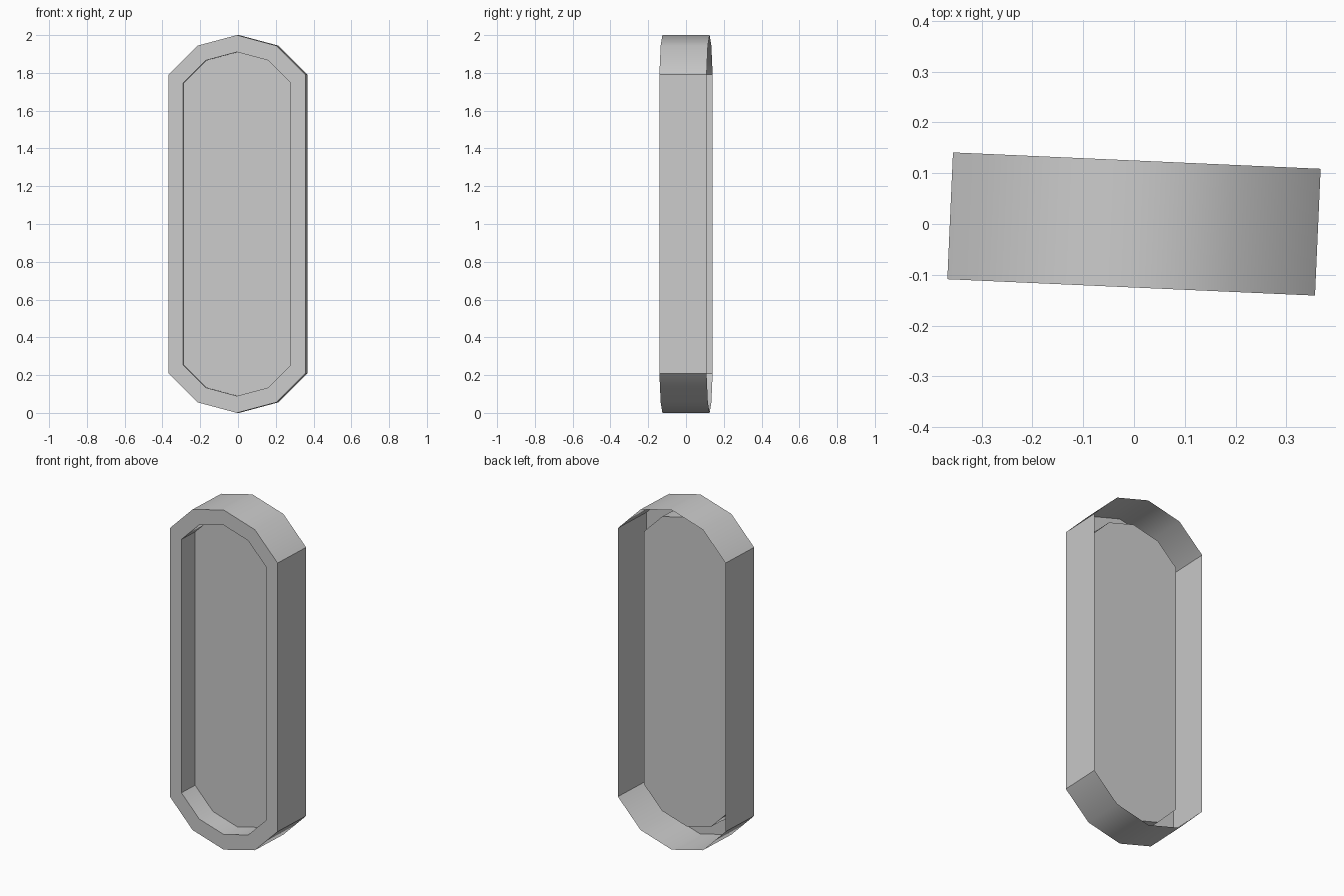
import bpy, bmesh, math

if "Cube" in bpy.data.objects:
    bpy.data.objects.remove(bpy.data.objects["Cube"])

TURN = math.radians(-2.55)   # whole model is turned slightly about z
R_OUT, R_IN = 0.4186, 0.329
Z_TOP, Z_BOT = 2 - R_OUT, R_OUT


def outline(r):
    """Twelve-sided circle stretched along z, without the middle points."""
    pts = []
    for centre, start in ((Z_TOP, 30), (Z_BOT, 210)):
        for i in range(5):
            a = math.radians(start + 30 * i)
            pts.append((r * math.cos(a), centre + r * math.sin(a)))
    return pts


def loop(bm, r, y):
    return [bm.verts.new((x, y, z)) for x, z in outline(r)]


def bridge(bm, a, b):
    n = len(a)
    for i in range(n):
        j = (i + 1) % n
        bm.faces.new((a[i], a[j], b[j], b[i]))


bm = bmesh.new()
# outer wall (open at the back), front rim, recess wall
loops = [loop(bm, R_OUT, 0.125), loop(bm, R_OUT, -0.125),
         loop(bm, R_IN, -0.125), loop(bm, R_IN, -0.005)]
for a, b in zip(loops, loops[1:]):
    bridge(bm, a, b)
# recessed panel
panel = bm.faces.new(loops[-1])
# make normals consistent with the panel facing the front
bm.normal_update()
bmesh.ops.recalc_face_normals(bm, faces=bm.faces[:])
if panel.normal.y > 0:
    bmesh.ops.reverse_faces(bm, faces=bm.faces[:])

mesh = bpy.data.meshes.new("recessed_panel_frame")
bm.to_mesh(mesh)
bm.free()
frame = bpy.data.objects.new("recessed_panel_frame", mesh)
bpy.context.collection.objects.link(frame)
frame.rotation_euler.z = TURN

# smooth rounded ends, sharp rim and corners
bpy.context.view_layer.objects.active = frame
frame.select_set(True)
bpy.ops.object.shade_smooth_by_angle(angle=math.radians(35))
